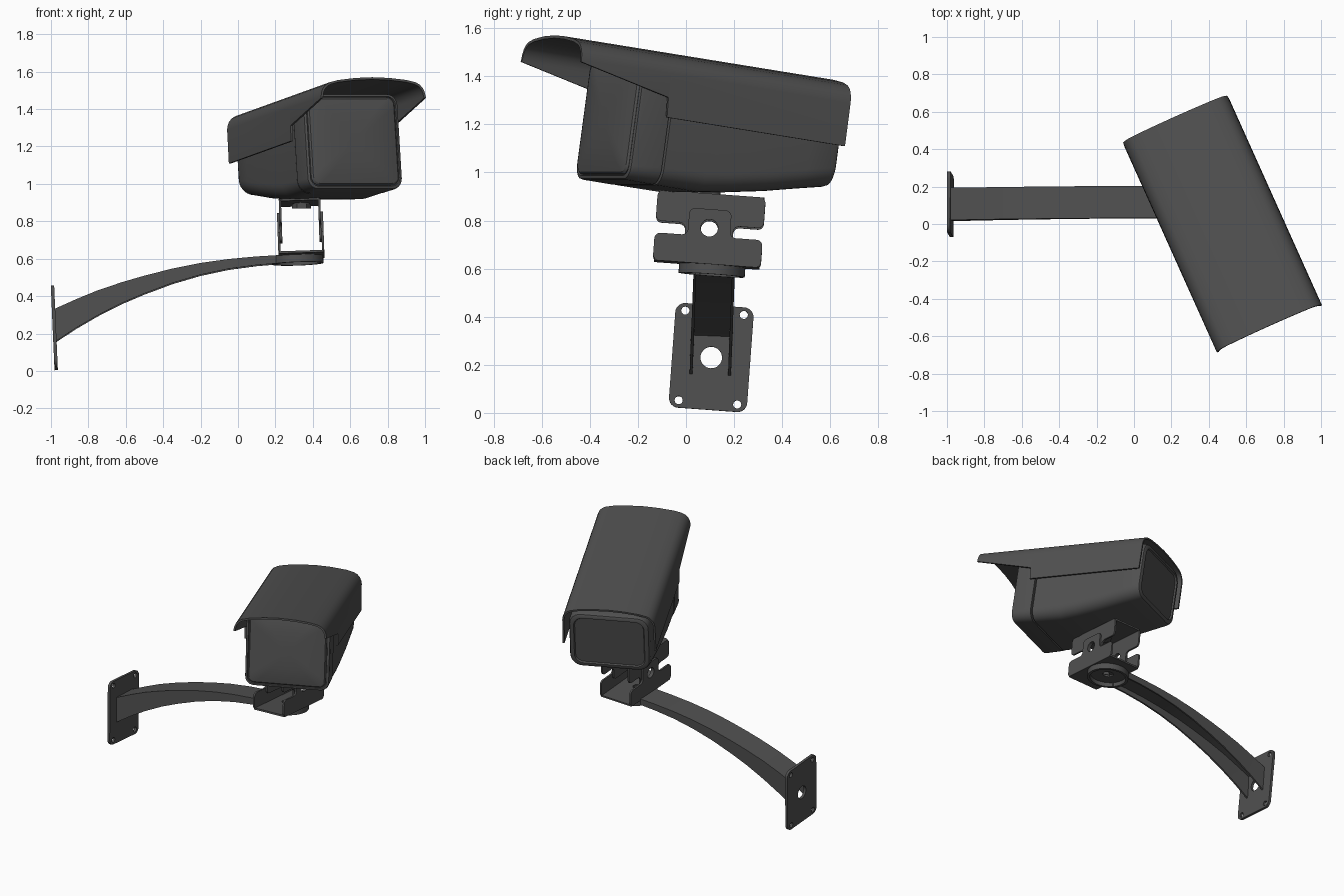
import bpy, bmesh, math
from mathutils import Matrix, Vector

if "Cube" in bpy.data.objects:
    bpy.data.objects.remove(bpy.data.objects["Cube"])

T, R = Matrix.Translation, Matrix.Rotation
ROLL = R(math.radians(-4.2), 4, 'X')
WALL = Matrix(((0, 0, 1, 0), (1, 0, 0, 0), (0, 1, 0, 0), (0, 0, 0, 1)))  # flat shape -> yz plane
LEAN = R(math.radians(-2), 4, 'Y') @ ROLL
HEAD = T((0.47, 0.005, 1.2)) @ R(math.radians(24.2), 4, 'Z') @ R(math.radians(-8.4), 4, 'X')
DARK = bpy.data.materials.new("dark_grey")
DARK.diffuse_color = (.08, .08, .08, 1)
DARK.use_nodes = True
DARK.node_tree.nodes["Principled BSDF"].inputs["Base Color"].default_value = DARK.diffuse_color


def finish(name, mesh, mat, thick=0):
    ob = bpy.data.objects.new(name, mesh)
    bpy.context.collection.objects.link(ob)
    ob.matrix_world = mat
    mesh.materials.clear()
    mesh.materials.append(DARK)
    bpy.ops.object.select_all(action='DESELECT')
    ob.select_set(True)
    bpy.context.view_layer.objects.active = ob
    if thick:
        m = ob.modifiers.new("shell", 'SOLIDIFY')
        m.thickness, m.offset, m.use_even_offset = thick, 0, True
        bpy.ops.object.modifier_apply(modifier=m.name)
    bpy.ops.object.shade_smooth_by_angle(angle=math.radians(30))
    return ob


def rounded(pts, r, n=6):
    """Polygon with circular corner fillets."""
    out = []
    for i, p in enumerate(pts):
        p = Vector(p)
        a = p + (Vector(pts[i - 1]) - p).normalized() * r
        b = p + (Vector(pts[(i + 1) % len(pts)]) - p).normalized() * r
        for k in range(n + 1):
            t = k / n
            c = [(1 - t) ** 2, 1.4142 * t * (1 - t), t * t]
            out.append((a * c[0] + p * c[1] + b * c[2]) / sum(c))
    return out


def rect(hw, bot, top, r):
    return rounded([(-hw, bot), (hw, bot), (hw, top), (-hw, top)], r)


def circle(x, y, r, n=32):
    return [(x + r * math.cos(6.28319 * i / n), y + r * math.sin(6.28319 * i / n)) for i in range(n)]


def plate(name, outlines, thick, mat):
    """Flat plate; the first outline is the rim, the others are holes."""
    cu = bpy.data.curves.new(name, 'CURVE')
    cu.dimensions, cu.fill_mode, cu.extrude = '2D', 'BOTH', thick / 2
    for o in outlines:
        s = cu.splines.new('POLY')
        s.points.add(len(o) - 1)
        for q, p in zip(s.points, o):
            q.co = (p[0], p[1], 0, 1)
        s.use_cyclic_u = True
    tmp = bpy.data.objects.new("tmp", cu)
    bpy.context.collection.objects.link(tmp)
    dg = bpy.context.evaluated_depsgraph_get()
    me = bpy.data.meshes.new_from_object(tmp.evaluated_get(dg))
    bpy.data.objects.remove(tmp)
    bm = bmesh.new()
    bm.from_mesh(me)
    bmesh.ops.remove_doubles(bm, verts=bm.verts, dist=1e-5)
    bmesh.ops.recalc_face_normals(bm, faces=bm.faces)
    bm.to_mesh(me)
    bm.free()
    return finish(name, me, mat)


def loft(name, rows, mat, closed=True, thick=0):
    """Skin rows of 3D points; closed rows are capped, open ones become a shell."""
    bm = bmesh.new()
    vs = [[bm.verts.new(p) for p in row] for row in rows]
    n = len(rows[0])
    for a, b in zip(vs, vs[1:]):
        for i in range(n if closed else n - 1):
            j = (i + 1) % n
            bm.faces.new((a[i], a[j], b[j], b[i]))
    if closed:
        bm.faces.new(vs[0])
        bm.faces.new(vs[-1])
    bmesh.ops.recalc_face_normals(bm, faces=bm.faces)
    me = bpy.data.meshes.new(name)
    bm.to_mesh(me)
    bm.free()
    return finish(name, me, mat, thick)


def box_loft(name, sections):
    return loft(name, [[(p.x, v, p.y) for p in rect(*s)] for v, *s in sections], HEAD)


# Camera housing, with a recessed rear panel
box_loft("housing_body", [
    (-.202, .258, -.272, .22, .06), (-.198, .27, -.284, .23, .07), (0, .27, -.284, .23, .08),
    (.12, .27, -.268, .23, .08), (.3, .27, -.236, .23, .08), (.45, .268, -.203, .23, .08),
    (.56, .266, -.18, .23, .08), (.58, .259, -.172, .222, .075), (.587, .246, -.16, .21, .07),
    (.587, .233, -.147, .197, .06), (.577, .227, -.141, .191, .055)])
# Front bezel
box_loft("front_bezel", [
    (-.19, .257, -.268, .22, .06), (-.208, .257, -.268, .22, .06), (-.21, .275, -.284, .23, .07),
    (-.335, .278, -.283, .234, .06), (-.349, .275, -.28, .23, .057), (-.354, .266, -.271, .222, .05),
    (-.354, .262, -.267, .218, .048), (-.346, .259, -.264, .215, .046)])
# Front window, gently domed
box_loft("front_window", [
    (-.33, .256, -.261, .212, .045), (-.352, .256, -.261, .212, .045), (-.361, .248, -.253, .204, .042),
    (-.371, .2, -.21, .162, .038), (-.378, .13, -.145, .1, .03), (-.381, .05, -.07, .02, .02)])

# Sun shield with overhanging visor
half = [(.3, .176), (.297, .194), (.288, .215), (.272, .233), (.25, .245), (.2, .257), (.1, .268)]
rows = []
for v, bot in [(.588, -.005), (-.232, -.005), (-.238, .078), (-.652, .166)]:
    side = [(.302, bot)] + half
    prof = side + [(0, .272)] + [(-x, z) for x, z in reversed(side)]
    rows.append([(x, v, z) for x, z in prof])
loft("sun_shield", rows, HEAD, closed=False, thick=.012)

# Wall plate with screw holes
holes = [circle(sx * .122, sy * .187, .017, 20) for sx in (-1, 1) for sy in (-1, 1)]
plate("wall_plate", [rect(.163, -.218, .218, .04), circle(0, 0, .045)] + holes, .018,
      T((-.982, .105, .23)) @ R(math.radians(-2.5), 4, 'Y') @ ROLL @ WALL)

# Curved arm: a channel open underneath (x, lower z, upper z)
arm = [(-.975, .155, .325), (-.86, .23, .376), (-.75, .294, .421), (-.62, .36, .465), (-.5, .411, .5),
       (-.35, .467, .538), (-.2, .511, .568), (-.05, .543, .589), (.1, .563, .603), (.22, .573, .61)]
rows = []
for x, lo, hi in arm:
    w = .08
    rows.append([(x, -w, lo - .5), (x, -w, hi - .5), (x, w, hi - .5), (x, w, lo - .5)])
loft("arm", rows, T((0, .114, .5)) @ R(math.radians(-2.2), 4, 'X'), closed=False, thick=.012)

# Round cup at the arm end
CUP = T((.318, .108, .595)) @ LEAN
plate("cup_rim", [circle(0, 0, .138, 48), circle(0, 0, .12, 48)], .044, CUP)
plate("cup_top", [circle(0, 0, .13, 48), circle(0, 0, .035)], .014, CUP @ T((0, 0, .014)))

# Two interlocking U brackets
BR = T((.334, .097, .765)) @ LEAN
low = rounded([(-.225, -.15), (.225, -.15), (.225, -.035), (.088, -.035), (.088, .078),
               (-.088, .078), (-.088, -.035), (-.225, -.035)], .025)
upp = rounded([(-.225, .143), (-.225, .015), (-.1, .015), (-.1, -.075),
               (.1, -.075), (.1, .015), (.225, .015), (.225, .143)], .025)
for side, s in (("left", -1), ("right", 1)):
    plate("lower_bracket_" + side, [low, circle(0, 0, .036)], .012, BR @ T((s * .117, 0, 0)) @ WALL)
    plate("upper_bracket_" + side, [upp, circle(0, 0, .036)], .012, BR @ T((s * .105, 0, 0)) @ WALL)
plate("lower_bracket_base", [rect(.122, -.22, .22, .01), circle(-.015, 0, .03)], .012, BR @ T((0, 0, -.144)))
plate("upper_bracket_top", [rect(.108, -.22, .22, .01)], .012, BR @ T((0, 0, .137)))

# Pivot post and its nut
plate("pivot_post", [circle(0, 0, .043)], .11, T((.34, .1, .925)))
plate("pivot_nut", [circle(0, 0, .05, 6)], .025, T((.34, .1, .88)))
